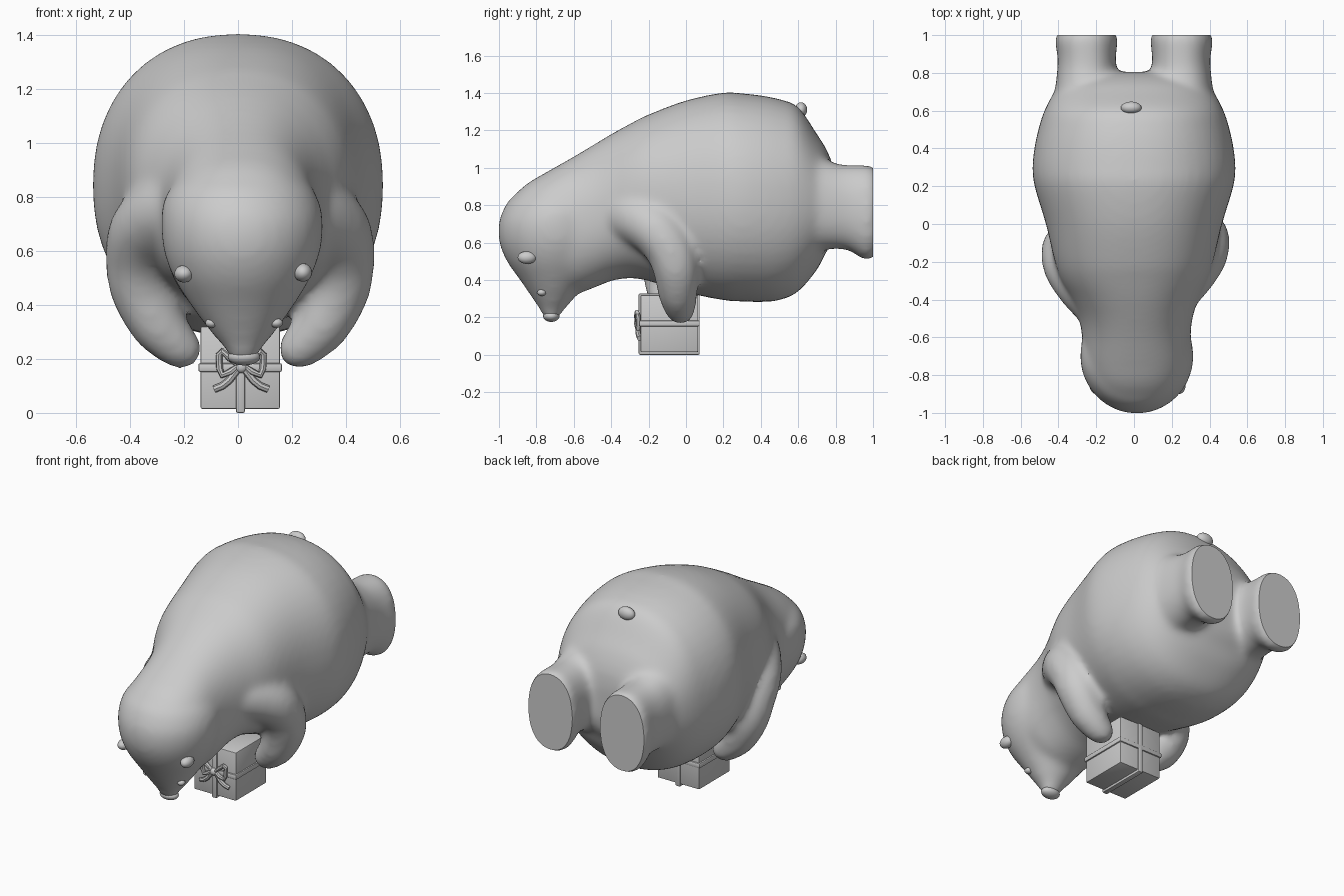
import bpy, bmesh, math
from mathutils import Vector, Matrix

if "Cube" in bpy.data.objects:
    bpy.data.objects.remove(bpy.data.objects["Cube"])


def spline(keys, n=6):
    """Catmull-Rom interpolation of tuples of any length."""
    out = []
    for i in range(len(keys) - 1):
        a, b, c, d = (keys[max(0, min(len(keys) - 1, i + k))] for k in (-1, 0, 1, 2))
        for s in range(n):
            t = s / n
            out.append([0.5 * (2 * q + (r - p) * t + (2 * p - 5 * q + 4 * r - u) * t * t
                               + (3 * q - p - 3 * r + u) * t ** 3)
                        for p, q, r, u in zip(a, b, c, d)])
    return out + [list(keys[-1])]


def loft(bm, keys, axis, power=2.0, n=48):
    """Superelliptical loft; key = (position, high, low, x centre, half width)."""
    def sup(v):
        return math.copysign(abs(v) ** (2 / power), v)
    rings = []
    for pos, hi, lo, xc, w in spline(keys):
        ring = []
        for i in range(n):
            a = 2 * math.pi * i / n
            x = xc + w * sup(math.cos(a))
            v = (hi + lo) / 2 + (hi - lo) / 2 * sup(math.sin(a))
            ring.append(bm.verts.new((x, pos, v) if axis == 'Y' else (x, v, pos)))
        rings.append(ring)
    for r, s in zip(rings, rings[1:]):
        for i in range(n):
            j = (i + 1) % n
            bm.faces.new((r[i], r[j], s[j], s[i]))
    bm.faces.new(rings[0])
    bm.faces.new(rings[-1])


def ball(bm, loc, size):
    m = Matrix.Translation(loc) @ Matrix.Diagonal((*size, 1))
    bmesh.ops.create_uvsphere(bm, u_segments=24, v_segments=14, radius=1, matrix=m)


def add_object(name, bm, smooth=True):
    bmesh.ops.recalc_face_normals(bm, faces=bm.faces[:])
    me = bpy.data.meshes.new(name)
    bm.to_mesh(me)
    bm.free()
    ob = bpy.data.objects.new(name, me)
    bpy.context.collection.objects.link(ob)
    if smooth:
        shade(ob)
    return ob


def shade(ob):
    bpy.ops.object.select_all(action='DESELECT')
    ob.select_set(True)
    bpy.context.view_layer.objects.active = ob
    bpy.ops.object.shade_smooth_by_angle(angle=math.radians(40))


# Torso, neck and crown of the head
bm = bmesh.new()
loft(bm, [(-.97, .78, .60, .015, .10), (-.93, .84, .53, .015, .175), (-.85, .915, .45, .015, .24),
          (-.75, .975, .38, .015, .278), (-.6, 1.06, .33, .012, .287), (-.5, 1.12, .355, .01, .30),
          (-.4, 1.18, .395, .005, .335), (-.3, 1.235, .41, 0, .385), (-.2, 1.285, .395, 0, .42),
          (0, 1.36, .333, 0, .467), (.2, 1.402, .292, 0, .527), (.3, 1.398, .285, 0, .538),
          (.4, 1.387, .282, 0, .528), (.5, 1.367, .292, 0, .507), (.6, 1.325, .338, 0, .475),
          (.7, 1.18, .455, 0, .42), (.75, 1.1, .55, 0, .36), (.79, 1.0, .62, 0, .28),
          (.805, .9, .7, 0, .18)], 'Y', 2.2)

# Head, sliced horizontally and tapering down to the muzzle
loft(bm, [(.195, -.76, -.68, .02, .05), (.24, -.782, -.65, .02, .07), (.3, -.82, -.6, .018, .12),
          (.4, -.888, -.52, .016, .192), (.5, -.958, -.45, .015, .253), (.6, -.998, -.4, .015, .29),
          (.7, -1.002, -.4, .015, .3), (.78, -.975, -.4, .012, .29), (.84, -.935, -.45, .012, .255),
          (.89, -.86, -.5, .01, .2)], 'Z')

# Legs, run past the sole plane and trimmed later
for s in (-1, 1):
    loft(bm, [(.6, 1.1, .55, s * .25, .18), (.8, 1.025, .566, s * .25, .158),
              (.88, 1.015, .553, s * .25, .154), (.94, 1.014, .513, s * .252, .162),
              (.985, 1.012, .508, s * .252, .164), (1.03, .98, .545, s * .25, .14)], 'Y', 2.25)

# Arms
ARM = [(.20, -.33, .75, .16), (.28, -.26, .73, .15), (.355, -.165, .67, .14), (.375, -.09, .57, .132),
       (.367, -.055, .46, .123), (.317, -.045, .34, .107), (.257, -.035, .267, .089),
       (.224, -.03, .237, .076)]
for s, dx, dy in ((1, 0, 0), (-1, .015, -.06)):
    for x, y, z, r in spline(ARM, 5):
        ball(bm, (s * x + dx, y + dy, z), (r, r, r))

# Fuse into one soft body
raw = add_object("body_source", bm, False)
rm = raw.modifiers.new("fuse", 'REMESH')
rm.mode = 'VOXEL'
rm.voxel_size = .018
sm = raw.modifiers.new("soften", 'SMOOTH')
sm.factor = .5
sm.iterations = 18
dg = bpy.context.evaluated_depsgraph_get()
fused = bpy.data.meshes.new_from_object(raw.evaluated_get(dg))
bpy.data.objects.remove(raw)

# Flat soles
bm = bmesh.new()
bm.from_mesh(fused)
bmesh.ops.bisect_plane(bm, geom=bm.verts[:] + bm.edges[:] + bm.faces[:], dist=1e-5,
                       plane_co=(0, 1, 0), plane_no=(0, 1, 0), clear_outer=True)
bmesh.ops.edgeloop_fill(bm, edges=[e for e in bm.edges if e.is_boundary])
add_object("body", bm)

# Ears, eyes, nose and tail
for name, loc, size in (
        ("left_ear", (-.2, -.85, .515), (.036, .05, .032)),
        ("right_ear", (.24, -.85, .52), (.034, .05, .034)),
        ("left_eye", (-.097, -.772, .333), (.024, .024, .018)),
        ("right_eye", (.142, -.772, .333), (.024, .024, .018)),
        ("nose", (.022, -.72, .207), (.06, .044, .031)),
        ("tail", (-.015, .615, 1.31), (.055, .033, .04))):
    bm = bmesh.new()
    ball(bm, loc, size)
    add_object(name, bm)


def box(name, lo, hi, bevel):
    bm = bmesh.new()
    lo, hi = Vector(lo), Vector(hi)
    m = Matrix.Translation((lo + hi) / 2) @ Matrix.Diagonal((*(hi - lo), 1))
    bmesh.ops.create_cube(bm, size=1, matrix=m)
    bmesh.ops.bevel(bm, geom=bm.edges[:], offset=bevel, segments=2, profile=.5, affect='EDGES')
    return add_object(name, bm)


# Gift box with two ribbon bands
box("gift_box", (-.138, -.243, .015), (.155, .065, .32), .005)
box("ribbon_vertical", (-.008, -.253, 0), (.026, .073, .328), .007)
box("ribbon_horizontal", (-.147, -.252, .152), (.163, .073, .184), .007)


def tube(name, pts, radius, closed):
    cu = bpy.data.curves.new(name, 'CURVE')
    cu.dimensions = '3D'
    cu.bevel_depth = radius
    cu.bevel_resolution = 2
    cu.use_fill_caps = True
    sp = cu.splines.new('POLY')
    sp.points.add(len(pts) - 1)
    for p, co in zip(sp.points, pts):
        p.co = (*co, 1)
    sp.use_cyclic_u = closed
    ob = bpy.data.objects.new(name, cu)
    bpy.context.collection.objects.link(ob)
    bpy.ops.object.select_all(action='DESELECT')
    ob.select_set(True)
    bpy.context.view_layer.objects.active = ob
    bpy.ops.object.convert(target='MESH')
    shade(bpy.context.view_layer.objects.active)


# Bow on the front of the box
for side, s in (("left", -1), ("right", 1)):
    loop = [(.012, -.26, .175), (.045, -.265, .205), (.07, -.263, .228), (.082, -.257, .215),
            (.08, -.255, .165), (.07, -.257, .14), (.04, -.263, .152)]
    tail = [(.01, -.256, .165), (.045, -.257, .12), (.07, -.253, .1), (.1, -.248, .088)]
    tube(side + "_bow_loop", [(.012 + s * x, y, z) for x, y, z in loop], .013, True)
    tube(side + "_bow_tail", [(.012 + s * x, y, z) for x, y, z in tail], .014, False)
bm = bmesh.new()
ball(bm, (.012, -.26, .17), (.024, .018, .022))
add_object("bow_knot", bm)
